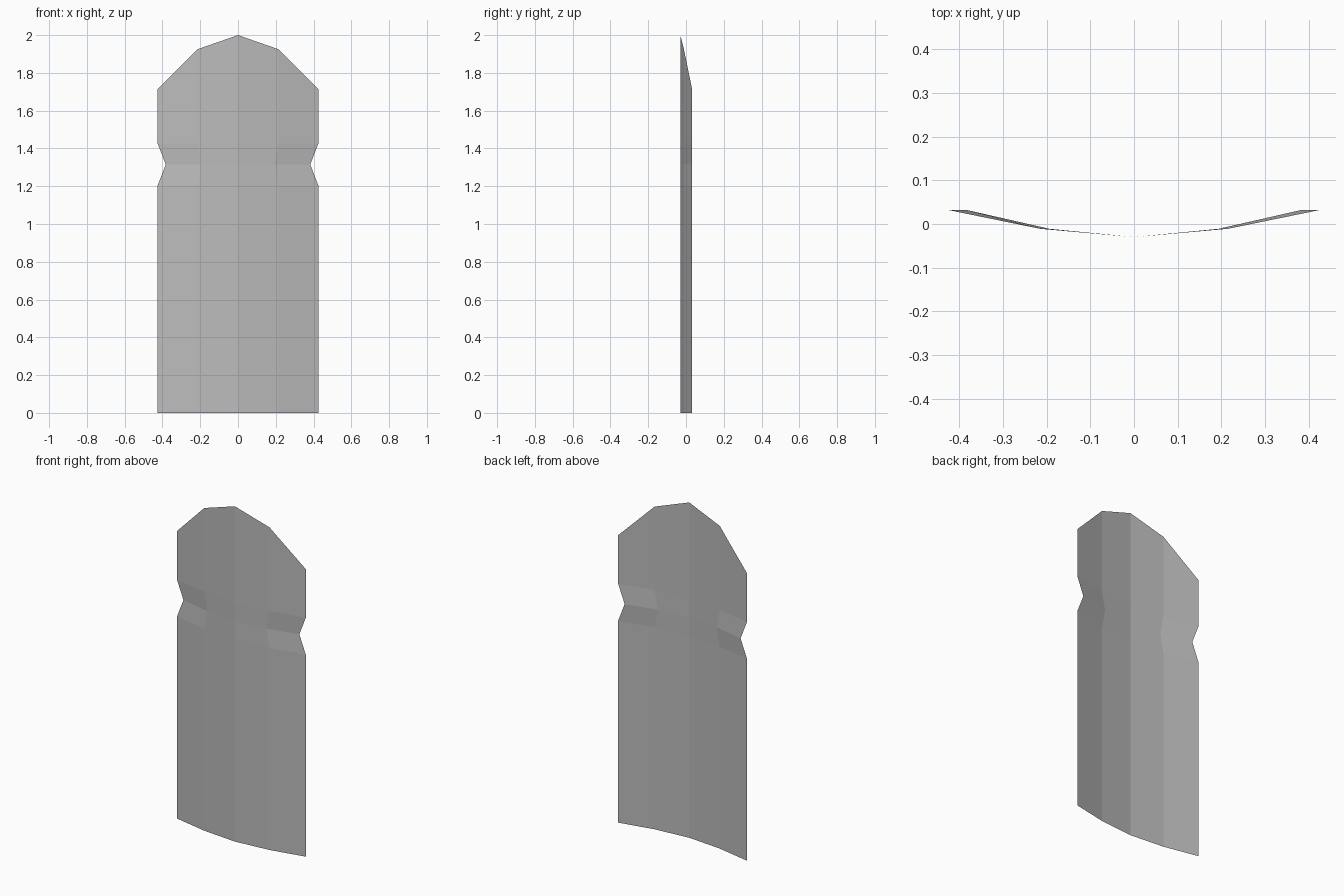
import bpy
import bmesh

cube = bpy.data.objects.get("Cube")
if cube:
    bpy.data.objects.remove(cube, do_unlink=True)

# Plain grey material
grey = bpy.data.materials.new("plain_grey")
grey.use_nodes = True
colour = (0.5, 0.5, 0.5, 1)
grey.diffuse_color = colour
grey.node_tree.nodes["Principled BSDF"].inputs["Base Color"].default_value = colour

# Bowed cross-section: x, y and the height of the pointed top
columns = [(-0.425, 0.032, 1.715), (-0.215, -0.011, 1.925), (0, -0.03, 2.0),
           (0.215, -0.011, 1.925), (0.425, 0.032, 1.715)]
# Rows below the top: height and width factor (the middle one is the notch)
rows = [(0, 1), (1.205, 1), (1.315, 0.9), (1.425, 1)]

# Curved sheet, facing the front
bm = bmesh.new()
grid = [[bm.verts.new((x * width, y, z)) for x, y, top in columns] for z, width in rows]
grid.append([bm.verts.new(c) for c in columns])
for low, high in zip(grid, grid[1:]):
    for i in range(len(columns) - 1):
        bm.faces.new((low[i], low[i + 1], high[i + 1], high[i]))

mesh = bpy.data.meshes.new("curved_panel")
bm.to_mesh(mesh)
bm.free()
mesh.materials.append(grey)
panel = bpy.data.objects.new("curved_panel", mesh)
bpy.context.collection.objects.link(panel)
